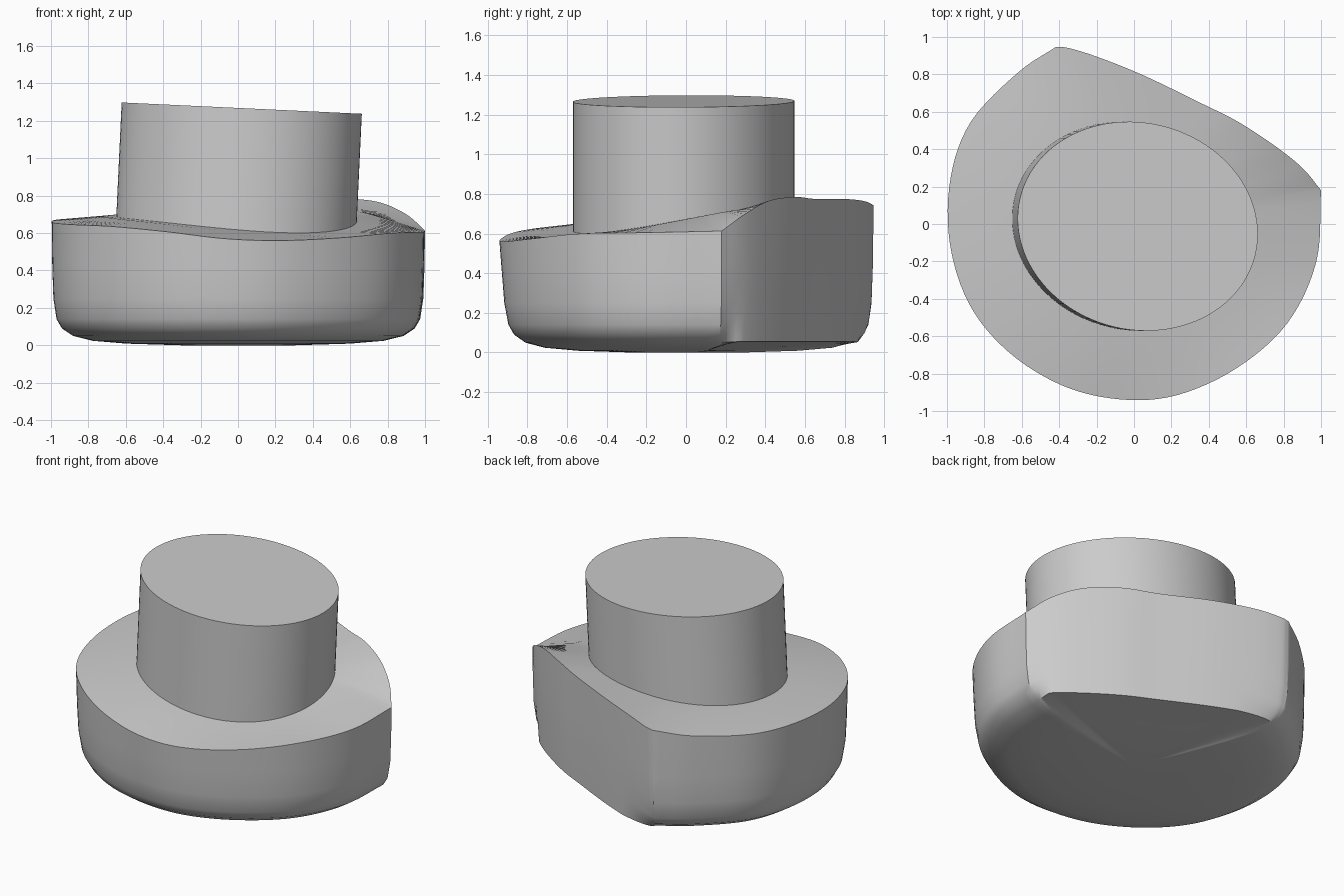
import bpy, bmesh, math
from mathutils import Vector, Matrix

cube = bpy.data.objects.get("Cube")
if cube:
    bpy.data.objects.remove(cube, do_unlink=True)

grey = bpy.data.materials.new("plain_grey")
grey.use_nodes = True
colour = (0.6, 0.6, 0.6, 1)
grey.diffuse_color = colour
grey.node_tree.nodes["Principled BSDF"].inputs["Base Color"].default_value = colour


def add_object(name, bm, angle):
    """Turn a bmesh into a smooth shaded object with sharp edges kept."""
    bmesh.ops.recalc_face_normals(bm, faces=bm.faces)
    mesh = bpy.data.meshes.new(name)
    bm.to_mesh(mesh)
    bm.free()
    mesh.materials.append(grey)
    obj = bpy.data.objects.new(name, mesh)
    bpy.context.collection.objects.link(obj)
    bpy.ops.object.select_all(action="DESELECT")
    obj.select_set(True)
    bpy.context.view_layer.objects.active = obj
    bpy.ops.object.shade_smooth_by_angle(angle=math.radians(angle))


# Rim of the base: rounded side, then the cut back side, with a corner between
round_side = [(1, .18, .613), (.975, -.2, .605), (.82, -.53, .6), (.55, -.77, .575),
              (.23, -.915, .56), (-.07, -.938, .57), (-.38, -.865, .607), (-.67, -.685, .635),
              (-.88, -.43, .645), (-.985, -.1, .655), (-.98, .25, .67), (-.87, .55, .68),
              (-.62, .81, .7), (-.42, .945, .735)]
cut_side = [(-.42, .945, .735), (-.36, .943, .745), (-.2, .895, .765), (.05, .795, .775),
            (.35, .65, .775), (.55, .55, .785), (.75, .42, .766), (.9, .3, .7),
            (1, .18, .613)]


def smooth_path(points, steps=6):
    """Catmull-Rom curve through the points, without the last one."""
    pts = [Vector(p) for p in points]
    pts = [2 * pts[0] - pts[1]] + pts + [2 * pts[-1] - pts[-2]]
    path = []
    for a, b, c, d in zip(pts, pts[1:], pts[2:], pts[3:]):
        for i in range(steps):
            t = i / steps
            path.append(b + (c - a) * t / 2 + (2 * a - 5 * b + 4 * c - d) * t * t / 2
                        + (3 * b - a - 3 * c + d) * t ** 3 / 2)
    return path


# Each rim point carries a weight: 0 on the rounded side, 1 on the cut side
cut = smooth_path(cut_side)
rim = [(p, 0) for p in smooth_path(round_side)]
rim += [(p, min(1, i / 14, (len(cut) - i) / 5)) for i, p in enumerate(cut)]

# Wall rows: height, scale on the rounded side, height, scale on the cut side
rows = [(.42, .997, .5, .992), (.25, .991, .35, .985), (.14, .974, .2, .975),
        (.09, .945, .12, .97), (.05, .885, .055, .965), (.024, .78, .046, .8),
        (.009, .6, .03, .6), (0, .3, .01, .3)]

bm = bmesh.new()


def top_height(x, y):
    """Gently twisted slope of the top around the peg."""
    return .68 + .11 * y - .01 * x + .115 * x * y


# Inner top rings, rim, then the wall rows down to the underside
rings = [[bm.verts.new((p.x * s, p.y * s, top_height(p.x * s, p.y * s))) for p, w in rim]
         for s in (.4, .72)]
rings.append([bm.verts.new(p) for p, w in rim])
for z0, s0, z1, s1 in rows:
    ring = []
    for p, w in rim:
        scale = s0 + (s1 - s0) * w
        z = z0 + (z1 - z0) * w
        lean = 1 - .05 * (.6 - z) if p.y < 0 else 1  # front wall leans in
        ring.append(bm.verts.new((p.x * scale, p.y * scale * lean, z)))
    rings.append(ring)
for upper, lower in zip(rings, rings[1:]):
    for i in range(len(rim)):
        j = (i + 1) % len(rim)
        bm.faces.new((upper[i], upper[j], lower[j], lower[i]))

# Closing fans above and underneath
for ring, height in ((rings[0], top_height(0, 0)), (rings[-1], 0)):
    centre = bm.verts.new((0, 0, height))
    for i in range(len(ring)):
        bm.faces.new((ring[i], ring[(i + 1) % len(ring)], centre))
add_object("base", bm, 35)

# Slightly tilted oval peg
depth = .7
bm = bmesh.new()
bmesh.ops.create_cone(bm, cap_ends=True, segments=96, radius1=1, radius2=1, depth=depth)
oval = Matrix.Rotation(math.radians(-14), 4, "Z") @ Matrix.Diagonal((.648, .553, 1, 1))
tilt = Matrix.Rotation(math.atan(.047), 4, "Y")
axis = tilt @ Vector((0, 0, 1))
middle = Vector((.02, -.012, 1.268)) - axis * depth / 2
bmesh.ops.transform(bm, matrix=Matrix.Translation(middle) @ tilt @ oval, verts=bm.verts)
add_object("peg", bm, 30)
